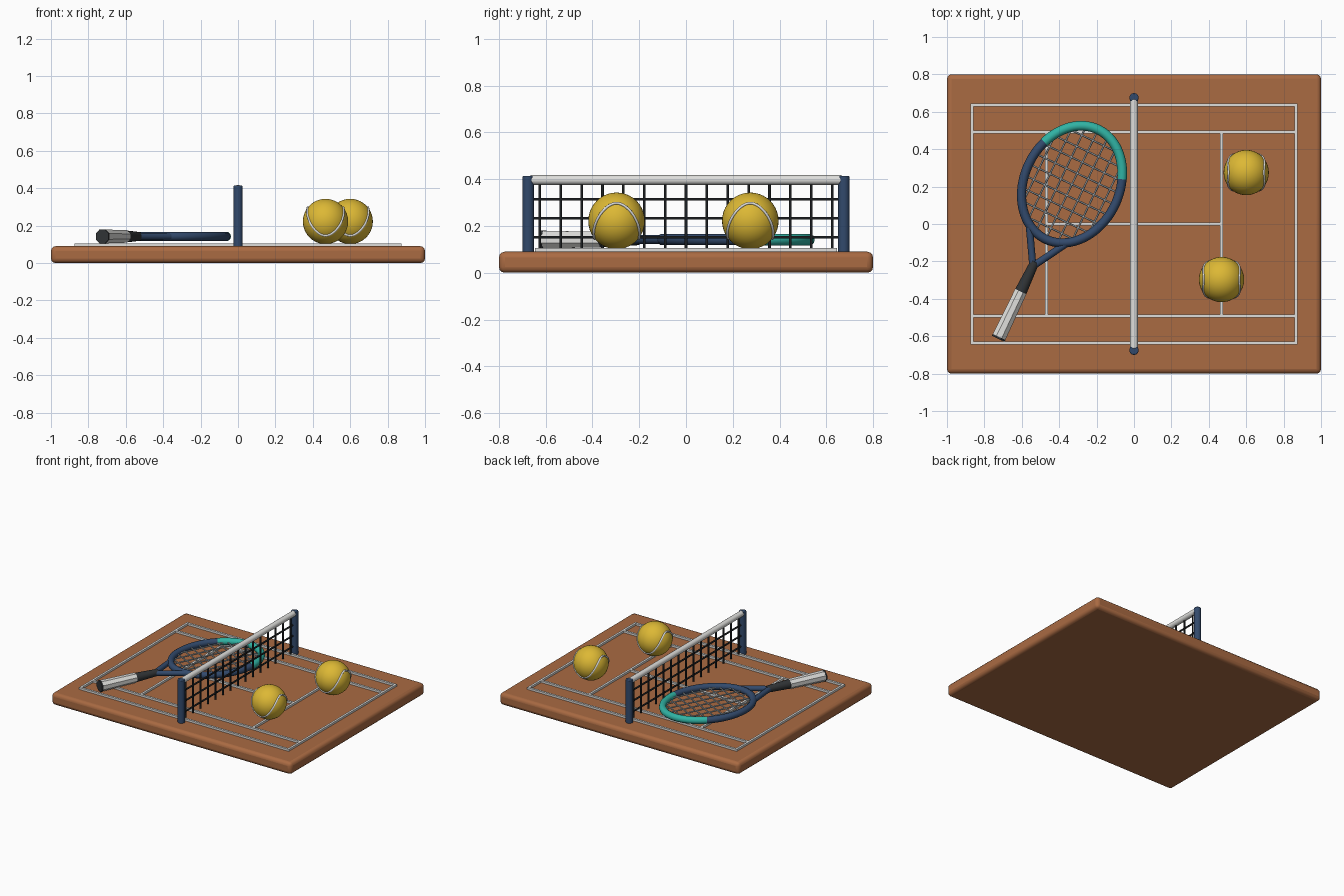
import bpy, math
from mathutils import Vector, Matrix

if "Cube" in bpy.data.objects:
    bpy.data.objects.remove(bpy.data.objects["Cube"])


def material(name, rgb):
    m = bpy.data.materials.new(name)
    m.diffuse_color = (*rgb, 1)
    m.use_nodes = True
    m.node_tree.nodes["Principled BSDF"].inputs["Base Color"].default_value = m.diffuse_color
    return m


CLAY = material("clay", (0.40, 0.145, 0.055))
WHITE = material("line white", (0.74, 0.74, 0.72))
NAVY = material("navy", (0.032, 0.068, 0.15))
TEAL = material("teal", (0.03, 0.45, 0.37))
BLACK = material("net black", (0.012, 0.014, 0.016))
DARK = material("dark grip", (0.03, 0.034, 0.037))
YELLOW = material("ball yellow", (0.72, 0.48, 0.035))
STRING = material("string grey", (0.38, 0.43, 0.46))


def finish(ob, name, mat, bevel=0, segments=2, smooth=True):
    ob.name = name
    ob.data.materials.append(mat)
    if bevel:
        b = ob.modifiers.new("bevel", "BEVEL")
        b.width, b.segments, b.limit_method = bevel, segments, "ANGLE"
    if smooth:
        bpy.ops.object.select_all(action="DESELECT")
        ob.select_set(True)
        bpy.context.view_layer.objects.active = ob
        bpy.ops.object.shade_smooth_by_angle(angle=math.radians(40))
    return ob


def box(name, lo, hi, mat, bevel=0, segments=2):
    lo, hi = Vector(lo), Vector(hi)
    bpy.ops.mesh.primitive_cube_add(size=1)
    ob = bpy.context.object
    ob.data.transform(Matrix.Translation((lo + hi) / 2) @ Matrix.Diagonal((*(hi - lo), 1)))
    return finish(ob, name, mat, bevel, segments)


def rod(name, a, b, r1, mat, r2=None, sides=16, bevel=0, turn=0, smooth=True):
    a, b = Vector(a), Vector(b)
    bpy.ops.mesh.primitive_cone_add(vertices=sides, radius1=r1,
                                    radius2=r1 if r2 is None else r2, depth=(b - a).length)
    ob = bpy.context.object
    rot = (b - a).to_track_quat("Z", "Y").to_matrix().to_4x4()
    ob.data.transform(Matrix.Translation((a + b) / 2) @ rot @ Matrix.Rotation(turn, 4, "Z"))
    return finish(ob, name, mat, bevel, 2, smooth)


def tubes(name, paths, radius, mat, cyclic=False, res=1):
    # swept round tubes, several paths in one object
    cu = bpy.data.curves.new(name, "CURVE")
    cu.dimensions = "3D"
    cu.bevel_depth, cu.bevel_resolution, cu.use_fill_caps = radius, res, True
    for pts in paths:
        s = cu.splines.new("POLY")
        s.points.add(len(pts) - 1)
        for p, co in zip(s.points, pts):
            p.co = (*co, 1)
        s.use_cyclic_u = cyclic
        s.use_smooth = True
    cu.materials.append(mat)
    ob = bpy.data.objects.new(name, cu)
    bpy.context.collection.objects.link(ob)
    return ob


# court slab
box("court_base", (-1, -0.8, 0), (1, 0.8, 0.09), CLAY, 0.025, 3)

# court lines
LX, LY, SY, SX, W = 0.867, 0.637, 0.492, 0.467, 0.008


def line(name, x0, x1, y0, y1):
    box(name, (x0 - W, y0 - W, 0.08), (x1 + W, y1 + W, 0.105), WHITE)


for s in (-1, 1):
    line("baseline", s * LX, s * LX, -LY, LY)
    line("outer_sideline", -LX, LX, s * LY, s * LY)
    line("inner_sideline", -LX, LX, s * SY, s * SY)
    line("service_line", s * SX, s * SX, -SY, SY)
line("centre_line", -SX, SX, 0, 0)

# net: posts, tape and cords
for s in (-1, 1):
    rod("net_post", (0, s * 0.675, 0.08), (0, s * 0.675, 0.414), 0.025, NAVY, bevel=0.005)
rod("net_tape", (0, -0.668, 0.397), (0, 0.668, 0.397), 0.021, WHITE, bevel=0.007)
cords = [[(0, i * 0.0893, 0.105), (0, i * 0.0893, 0.39)] for i in range(-7, 8)]
cords += [[(0, -0.66, z), (0, 0.66, z)] for z in (0.152, 0.233, 0.314)]
tubes("net_cords", cords, 0.0065, BLACK)

# balls with a wavy seam
R = 0.121
for x, y in ((0.6, 0.275), (0.468, -0.297)):
    c = Vector((x, y, 0.222))
    bpy.ops.mesh.primitive_uv_sphere_add(segments=40, ring_count=20, radius=R, location=c)
    finish(bpy.context.object, "ball", YELLOW)
    seam = []
    for i in range(72):
        t = 2 * math.pi * i / 72
        d = Vector((math.cos(t), math.sin(t), 0.8 * math.cos(2 * t))).normalized()
        seam.append(c + d * R)
    tubes("ball_seam", [seam], 0.0065, WHITE, True)

# racket frame of reference: u runs up the racket, v across it
A, B = 0.325, 0.255
tilt = math.radians(25.5)
U = Vector((math.sin(tilt), math.cos(tilt), 0))
V = Vector((math.cos(tilt), -math.sin(tilt), 0))
C = Vector((-0.332, 0.212, 0.142))


def at(u, v):
    return C + U * u + V * v


def arc(d0, d1, n):
    angles = [math.radians(d0 + (d1 - d0) * i / n) for i in range(n + 1)]
    return [at(A * math.cos(t), B * math.sin(t)) for t in angles]


# racket head
tubes("racket_hoop", [arc(64, 296, 48)], 0.0245, NAVY, res=3)
tubes("racket_hoop_tip", [arc(-64.5, 64.5, 30)], 0.0258, TEAL, res=3)

# strings
S = 0.065
strings = []
for i in range(-3, 4):
    h = A * math.sqrt(1 - (i * S / B) ** 2)
    strings.append([at(-h, i * S), at(h, i * S)])
for i in range(-4, 5):
    h = B * math.sqrt(1 - (i * S / A) ** 2)
    strings.append([at(i * S, -h), at(i * S, h)])
tubes("racket_strings", strings, 0.005, STRING)

# throat, shaft and handle
for s in (-1, 1):
    rod("racket_throat", at(-0.285, s * 0.118), at(-0.475, s * 0.006), 0.019, NAVY)
rod("racket_shaft", at(-0.64, 0), at(-0.46, 0), 0.033, DARK, 0.024)
oct_turn = math.pi / 8
rod("racket_handle", at(-0.905, 0), at(-0.635, 0), 0.040, WHITE, 0.036, 8,
    turn=oct_turn, smooth=False)
rod("handle_cap", at(-0.915, 0), at(-0.904, 0), 0.041, DARK, sides=8,
    turn=oct_turn, smooth=False)
